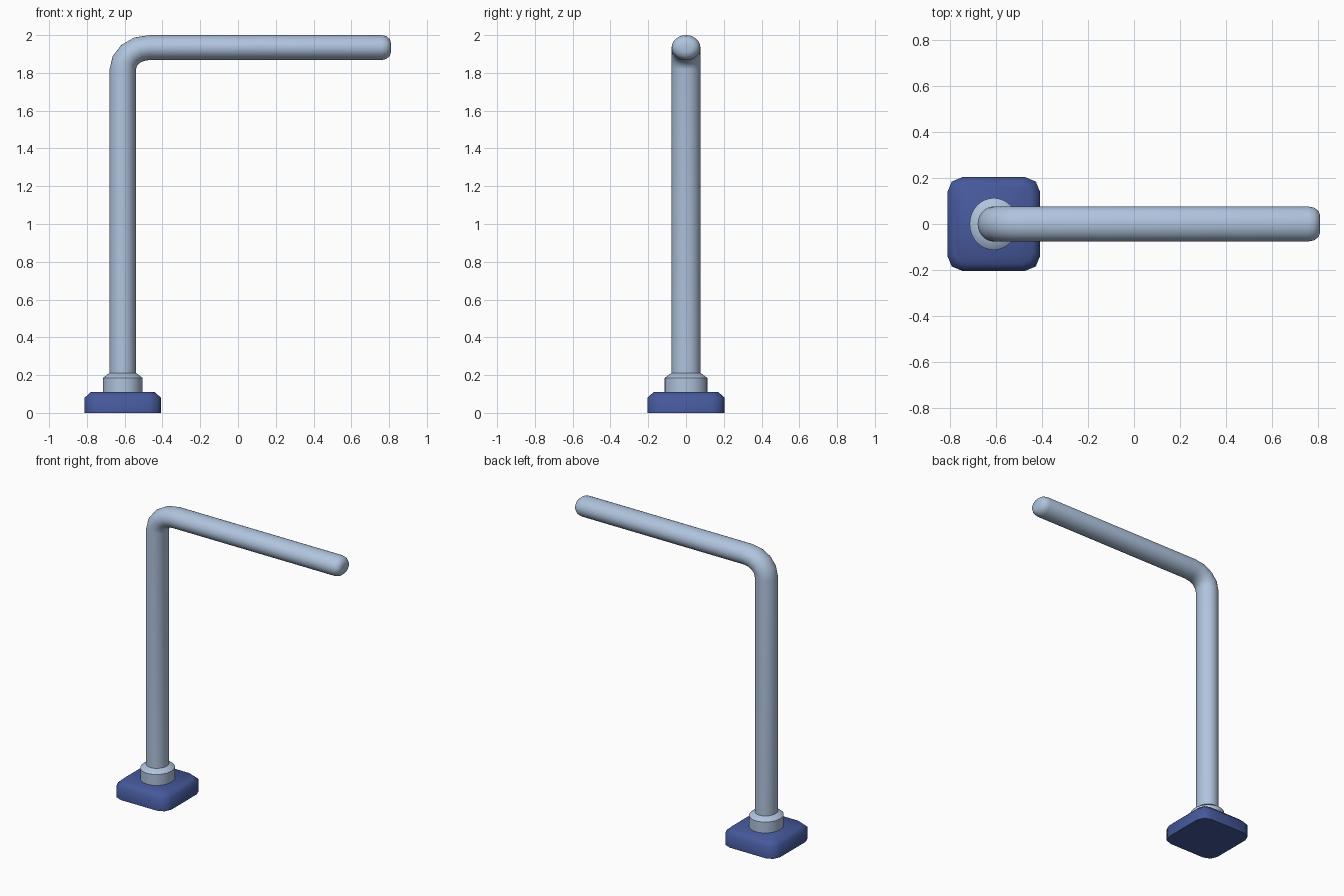
import bpy, bmesh, math
from mathutils import Vector

if "Cube" in bpy.data.objects:
    bpy.data.objects.remove(bpy.data.objects["Cube"])

PX = -0.61       # post centre
SEG = 32


def material(name, rgb):
    m = bpy.data.materials.new(name)
    m.diffuse_color = (*rgb, 1)
    m.use_nodes = True
    m.node_tree.nodes["Principled BSDF"].inputs["Base Color"].default_value = m.diffuse_color
    return m


steel = material("pale steel blue", (0.434, 0.552, 0.730))
navy = material("deep blue", (0.060, 0.098, 0.328))


def loft(name, rings, mat, angle):
    """Skin a list of rings (equal point counts) and cap both ends."""
    bm = bmesh.new()
    loops = [[bm.verts.new(p) for p in r] for r in rings]
    n = len(loops[0])
    for a, b in zip(loops, loops[1:]):
        for i in range(n):
            j = (i + 1) % n
            bm.faces.new((a[i], a[j], b[j], b[i]))
    bm.faces.new(loops[0])
    bm.faces.new(loops[-1])
    bmesh.ops.recalc_face_normals(bm, faces=bm.faces)
    me = bpy.data.meshes.new(name)
    bm.to_mesh(me)
    bm.free()
    me.materials.append(mat)
    ob = bpy.data.objects.new(name, me)
    bpy.context.collection.objects.link(ob)
    bpy.ops.object.select_all(action='DESELECT')
    ob.select_set(True)
    bpy.context.view_layer.objects.active = ob
    bpy.ops.object.shade_smooth_by_angle(angle=math.radians(angle))
    return ob


def ring(center, side, r_side, r_y):
    """Ellipse around center, spanned by the direction side and the y axis."""
    c, s = Vector(center), Vector(side)
    return [c + s * r_side * math.cos(t) + Vector((0, r_y * math.sin(t), 0))
            for t in (2 * math.pi * i / SEG for i in range(SEG))]


def rounded_square(half_x, half_y, r, z):
    """Square with two-segment rounded corners."""
    pts = []
    for k, (sx, sy) in enumerate(((1, 1), (-1, 1), (-1, -1), (1, -1))):
        for j in range(3):
            a = math.pi / 2 * k + math.pi / 4 * j
            pts.append((PX + sx * (half_x - r) + r * math.cos(a),
                        sy * (half_y - r) + r * math.sin(a), z))
    return pts


# Base block with chamfered top edge
loft("base_block", [rounded_square(0.202, 0.204, 0.066, 0),
                    rounded_square(0.202, 0.204, 0.066, 0.08),
                    rounded_square(0.17, 0.172, 0.05, 0.11)], navy, 50)

# Collar around the foot of the post
loft("collar", [ring((PX, 0, z), (1, 0, 0), rx, ry) for z, rx, ry in
                ((0.10, 0.105, 0.113), (0.185, 0.105, 0.113),
                 (0.21, 0.073, 0.079))], steel, 50)

# Bent pipe: post, elbow and arm
BX, BZ = 0.14, 0.115       # elbow radii
CX, CZ = PX + BX, 1.934 - BZ
RP, RA, RY = 0.07, 0.066, 0.076
rings = [ring((PX, 0, 0.1), (-1, 0, 0), RP, RY)]
for i in range(5):
    t = math.pi / 8 * i
    c, s = math.cos(t), math.sin(t)
    rings.append(ring((CX - BX * c, 0, CZ + BZ * s), (-c, 0, s),
                      RP + (RA - RP) * i / 4, RY))
# Rounded tip of the arm
for i in range(4):
    t = math.pi / 6 * i
    d = 0.042 * (1 - math.cos(t))
    rings.append(ring((0.76 + 0.05 * math.sin(t), 0, CZ + BZ), (0, 0, 1),
                      RA - d, RY - d))
loft("bent_pipe", rings, steel, 50)
